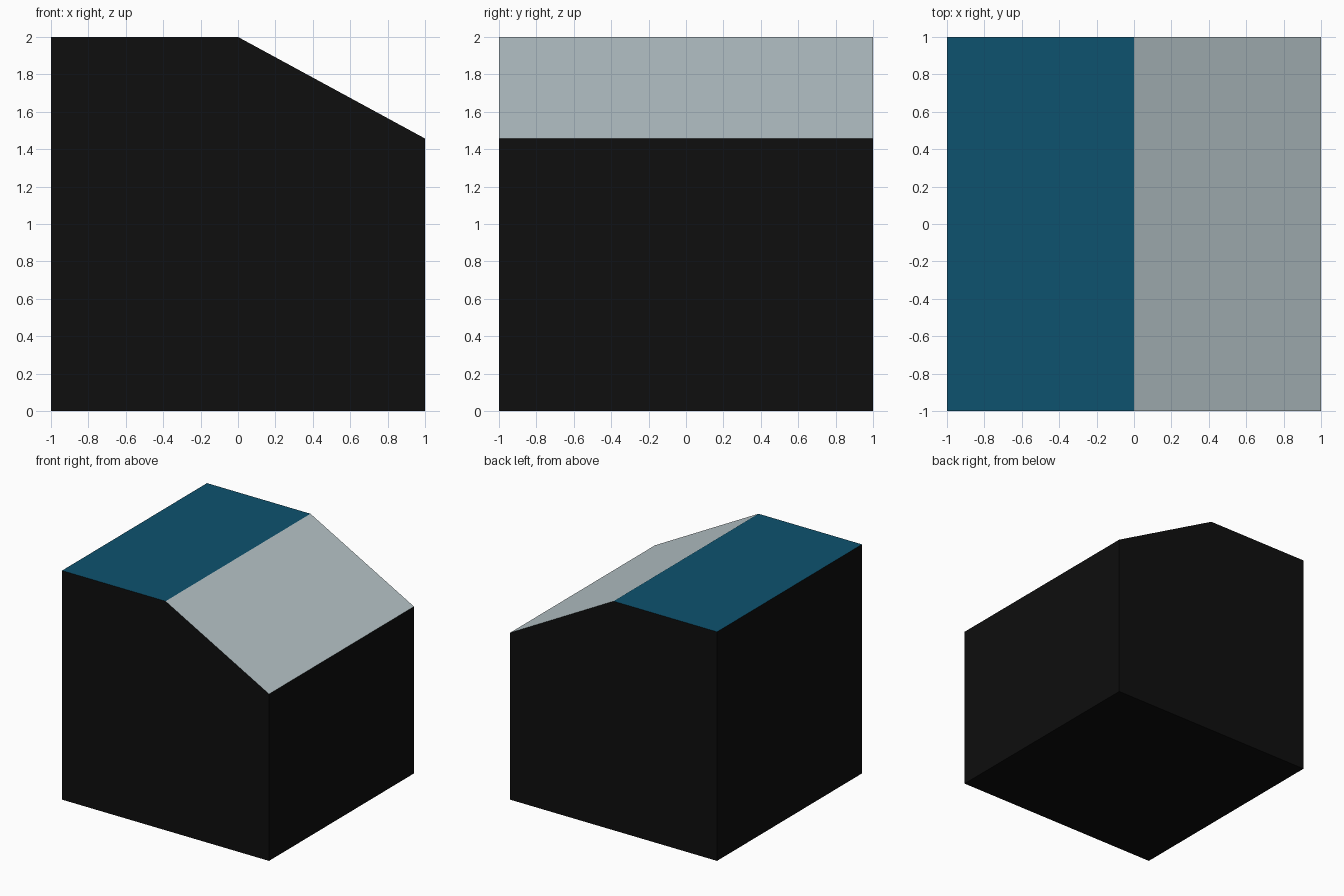
import bpy, bmesh

if "Cube" in bpy.data.objects:
    bpy.data.objects.remove(bpy.data.objects["Cube"])


def material(name, rgb):
    m = bpy.data.materials.new(name)
    m.diffuse_color = (*rgb, 1.0)
    m.use_nodes = True
    m.node_tree.nodes["Principled BSDF"].inputs["Base Color"].default_value = m.diffuse_color
    return m


# Side profile (x, z), extruded along y
PROFILE = [(-1, 0), (1, 0), (1, 1.457), (0, 2), (-1, 2)]

bm = bmesh.new()
front = bm.faces.new([bm.verts.new((x, -1, z)) for x, z in PROFILE])
ext = bmesh.ops.extrude_face_region(bm, geom=[front], use_keep_orig=True)
back = [v for v in ext["geom"] if isinstance(v, bmesh.types.BMVert)]
bmesh.ops.translate(bm, vec=(0, 2, 0), verts=back)
bmesh.ops.recalc_face_normals(bm, faces=bm.faces)
bm.normal_update()

# Walls and base black, flat roof blue, sloped roof pale grey
for f in bm.faces:
    if f.normal.z > 0.99:
        f.material_index = 1
    elif f.normal.z > 0.3:
        f.material_index = 2
    else:
        f.material_index = 0

mesh = bpy.data.meshes.new("sloped_block")
bm.to_mesh(mesh)
bm.free()
for m in (material("black", (0.0044, 0.0044, 0.0044)),
          material("deep blue", (0.0043, 0.084, 0.156)),
          material("pale grey", (0.475, 0.56, 0.585))):
    mesh.materials.append(m)

block = bpy.data.objects.new("sloped_block", mesh)
bpy.context.collection.objects.link(block)
